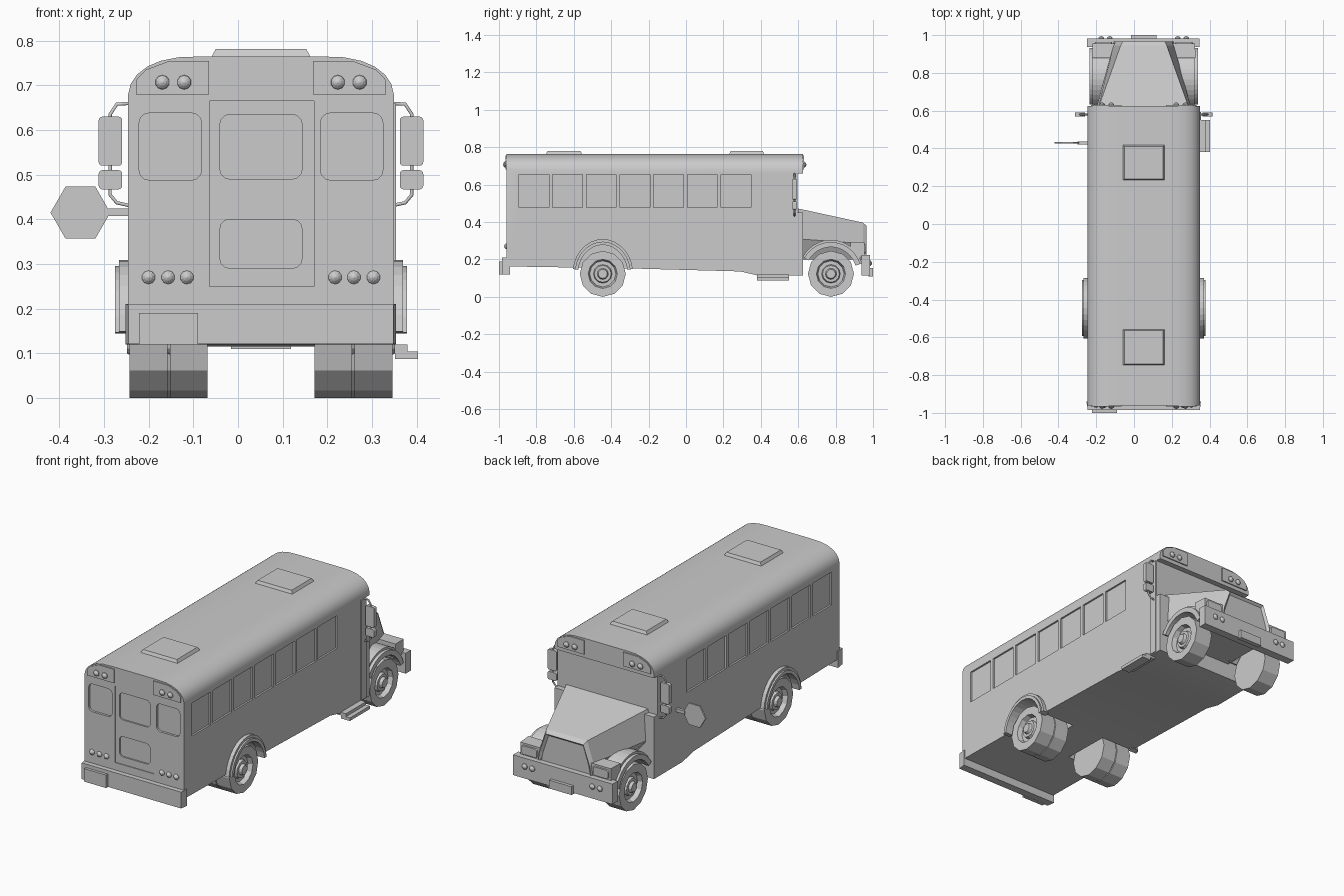
import bpy, bmesh
from math import sin, cos, pi, radians
from mathutils import Vector

if "Cube" in bpy.data.objects:
    bpy.data.objects.remove(bpy.data.objects["Cube"], do_unlink=True)

CX = 0.0515          # centre line of the bus body
REAR, NOSE = -0.96, 0.625
AXLES = {"rear": -0.445, "front": 0.775}
HUB_Z = 0.123

grey = bpy.data.materials.new("plain grey")
grey.use_nodes = True
grey.diffuse_color = (0.6, 0.6, 0.6, 1)
grey.node_tree.nodes["Principled BSDF"].inputs["Base Color"].default_value = (0.6, 0.6, 0.6, 1)


def finish(name, bm):
    bmesh.ops.recalc_face_normals(bm, faces=bm.faces)
    mesh = bpy.data.meshes.new(name)
    bm.to_mesh(mesh)
    bm.free()
    mesh.materials.append(grey)
    ob = bpy.data.objects.new(name, mesh)
    bpy.context.collection.objects.link(ob)
    return ob


def loft(bm, rings):
    """Skin a list of equal rings of points and cap both ends."""
    loops = [[bm.verts.new((p[0] + CX, p[1], p[2])) for p in r] for r in rings]
    n = len(loops[0])
    for a, b in zip(loops, loops[1:]):
        for i in range(n):
            bm.faces.new((a[i], a[(i + 1) % n], b[(i + 1) % n], b[i]))
    bm.faces.new(loops[0])
    return bm.faces.new(loops[-1])


def place(axis, d, u, v):
    return {"x": (d, u, v), "y": (u, d, v), "z": (u, v, d)}[axis]


def add_prism(bm, axis, pts, a, b, taper=1.0):
    """Extrude a profile along an axis from a to b, scaling the far end."""
    cu = (min(p[0] for p in pts) + max(p[0] for p in pts)) / 2
    cv = (min(p[1] for p in pts) + max(p[1] for p in pts)) / 2
    far = [(cu + (u - cu) * taper, cv + (v - cv) * taper) for u, v in pts]
    loft(bm, [[place(axis, a, *p) for p in pts], [place(axis, b, *p) for p in far]])


def prism(name, *args):
    bm = bmesh.new()
    add_prism(bm, *args)
    return finish(name, bm)


def lathe(name, axis, centre, rings, segs):
    """Turn (distance, radius) rings around an axis through centre."""
    bm = bmesh.new()
    loft(bm, [[place(axis, d, centre[0] + r * sin(2 * pi * i / segs),
                     centre[1] + r * cos(2 * pi * i / segs)) for i in range(segs)]
              for d, r in rings])
    return finish(name, bm)


def rect(u0, u1, v0, v1, r=0.0):
    if not r:
        return [(u0, v0), (u1, v0), (u1, v1), (u0, v1)]
    corners = [(u1 - r, v1 - r), (u0 + r, v1 - r), (u0 + r, v0 + r), (u1 - r, v0 + r)]
    return [(c[0] + r * cos(radians(90 * k + 30 * j)), c[1] + r * sin(radians(90 * k + 30 * j)))
            for k, c in enumerate(corners) for j in range(4)]


def arc(cy, ry, rz, a0, a1, n=14):
    angles = [radians(a0 + (a1 - a0) * i / n) for i in range(n + 1)]
    return [(cy + ry * cos(t), HUB_Z + rz * sin(t)) for t in angles]


# Body shell with rounded roof
half = [(0.2975, 0.115), (0.2975, 0.68), (0.292, 0.703), (0.278, 0.724),
        (0.255, 0.742), (0.225, 0.755), (0.185, 0.763), (0.13, 0.765)]
body = prism("body", "y", half + [(-x, z) for x, z in reversed(half)], REAR, NOSE)

# Cut wheel arches, side windows, rear door and windscreen recess
first = bmesh.new()
for s in (1, -1):
    add_prism(first, "x", arc(AXLES["rear"], 0.138, 0.158, 0, 345, 23), s * 0.1, s * 0.33)
    for i in range(7):
        y = -0.893 + 0.18 * i
        add_prism(first, "x", rect(y, y + 0.16, 0.477, 0.655), s * 0.288, s * 0.33)
add_prism(first, "y", rect(-0.115, 0.119, 0.25, 0.665), REAR - 0.02, REAR + 0.004)
add_prism(first, "x", rect(0.595, 0.7, 0.45, 0.66), -0.4, 0.4)

# Cut sloping floor and rear windows
second = bmesh.new()
add_prism(second, "x", [(-1.1, 0.05), (0.38, 0.05), (0.38, 0.115), (0.29, 0.136),
                        (-0.3, 0.152), (-1.1, 0.165)], -0.4, 0.4)
for x0, x1, z0, z1 in ((-0.273, -0.133, 0.488, 0.638), (0.133, 0.273, 0.488, 0.638),
                       (-0.092, 0.092, 0.49, 0.635), (-0.092, 0.092, 0.29, 0.4)):
    add_prism(second, "y", rect(x0, x1, z0, z1, 0.022), REAR - 0.02, REAR + 0.012)

bpy.context.view_layer.objects.active = body
for bm in (first, second):
    cutter = finish("cutter", bm)
    cutter.hide_render = True
    mod = body.modifiers.new("cut", "BOOLEAN")
    mod.operation, mod.solver, mod.object = "DIFFERENCE", "EXACT", cutter
    bpy.ops.object.modifier_apply(modifier=mod.name)
    bpy.data.objects.remove(cutter, do_unlink=True)
body.select_set(True)
bpy.ops.object.shade_smooth_by_angle(angle=radians(30))
body.select_set(False)

# Roof hatches
for label, y0, y1 in (("rear", -0.75, -0.555), ("front", 0.23, 0.42)):
    prism(label + "_roof_hatch", "z", rect(-0.113, 0.113, y0, y1), 0.76, 0.781, 0.9)

# Hood with sunken grille
bm = bmesh.new()
rings = []
for y, zt, wt, zm, wm in ((0.6, 0.472, 0.245, 0.31, 0.255), (0.945, 0.397, 0.122, 0.285, 0.16),
                          (0.965, 0.38, 0.112, 0.275, 0.15)):
    side = [(0.16, y, 0.2), (wm, y, zm), (wt, y, zt)]
    rings.append(side + [(-p[0], p[1], p[2]) for p in reversed(side)])
grille = loft(bm, rings)
bmesh.ops.recalc_face_normals(bm, faces=bm.faces)
bmesh.ops.inset_region(bm, faces=[grille], thickness=0.014, depth=-0.012)
finish("hood", bm)

# Bumpers and number plates
prism("rear_bumper", "y", rect(-0.303, 0.303, 0.12, 0.21), -0.94, -0.985, 0.98)
prism("rear_plate", "y", rect(-0.273, -0.141, 0.12, 0.19), -0.98, -1.0)
prism("front_bumper", "y", rect(-0.3, 0.295, 0.115, 0.225), 0.938, 0.983)
prism("front_plate", "y", rect(-0.067, 0.067, 0.11, 0.155), 0.975, 1.0)


def lamp(name, x, z, y, out, r=0.017):
    lathe(name, "y", (x, z), [(y - out * 0.004, r), (y + out * 0.004, r * 0.9),
                              (y + out * 0.01, r * 0.5), (y + out * 0.013, r * 0.1)], 10)


panel = [(0.117, 0.68), (0.28, 0.68), (0.28, 0.712), (0.258, 0.735), (0.205, 0.755), (0.117, 0.755)]
for s, side in ((1, "left"), (-1, "right")):
    # Warning lamp panels at both ends of the roof
    for end, y, out in (("rear", REAR, -1), ("front", NOSE, 1)):
        prism(f"{side}_{end}_lamp_panel", "y", [(s * x, z) for x, z in panel],
              y - out * 0.002, y + out * 0.006)
        for x in (0.172, 0.221):
            lamp(f"{side}_{end}_warning_lamp", s * x, 0.707, y + out * 0.006, out)
    # Tail lamps and bumper lamps
    for x in (0.166, 0.208, 0.252):
        lamp(f"{side}_tail_lamp", s * x, 0.27, REAR, -1, 0.016)
    for x in (0.18, 0.225):
        lamp(f"{side}_bumper_lamp", s * x, 0.18, 0.982, 1)

    # Wheels: double at the rear, single at the front
    for label, x0, x1 in (("rear_inner", 0.12, 0.204), ("rear_outer", 0.209, 0.295),
                          ("front", 0.18, 0.28)):
        y = AXLES[label.split("_")[0]]
        lathe(f"{side}_{label}_wheel", "x", (y, HUB_Z),
              [(s * d, r) for d, r in ((x0, 0.085), (x0, 0.123), (x1, 0.123), (x1, 0.078),
                                       (x1 - 0.025, 0.07), (x1 - 0.025, 0.05), (x1 - 0.01, 0.045),
                                       (x1 - 0.01, 0.03), (x1 + 0.005, 0.024))], 12)

    # Rear wheel arch trims, in two tiers
    cy = AXLES["rear"]
    for tier, ry, rz, x1 in (("outer", 0.162, 0.186, 0.318), ("inner", 0.15, 0.172, 0.327)):
        prism(f"{side}_rear_arch_{tier}", "x",
              arc(cy, ry, rz, 8, 172) + arc(cy, 0.133, 0.155, 172, 8), s * 0.28, s * x1)

    # Front fender with headlamp housing
    cy = AXLES["front"]
    prism(f"{side}_front_fender", "x",
          arc(cy, 0.175, 0.182, 18, 150) + arc(cy, 0.14, 0.145, 150, 18), s * 0.14, s * 0.27)
    prism(f"{side}_fender_lip", "x",
          arc(cy, 0.165, 0.17, 18, 150) + arc(cy, 0.138, 0.143, 150, 18), s * 0.26, s * 0.287)
    prism(f"{side}_headlamp_housing", "y", rect(*sorted((s * 0.14, s * 0.275)), 0.21, 0.292),
          0.88, 0.955, 0.94)
    prism(f"{side}_headlamp", "y", rect(*sorted((s * 0.165, s * 0.262)), 0.23, 0.28, 0.012),
          0.95, 0.963, 0.92)

    # Mirrors on a bent tube
    curve = bpy.data.curves.new(f"{side}_mirror_bracket", "CURVE")
    curve.dimensions, curve.bevel_depth, curve.bevel_resolution = "3D", 0.0045, 1
    path = [(0.29, 0.66), (0.323, 0.658), (0.338, 0.635), (0.338, 0.455), (0.323, 0.437), (0.29, 0.43)]
    spline = curve.splines.new("POLY")
    spline.points.add(len(path) - 1)
    for p, (x, z) in zip(spline.points, path):
        p.co = (CX + s * x, 0.58, z, 1)
    curve.materials.append(grey)
    tube = bpy.data.objects.new(curve.name, curve)
    bpy.context.collection.objects.link(tube)
    bpy.context.view_layer.objects.active = tube
    tube.select_set(True)
    bpy.ops.object.convert(target="MESH")
    tube.select_set(False)
    for label, z0, z1 in (("upper", 0.52, 0.63), ("lower", 0.467, 0.51)):
        prism(f"{side}_{label}_mirror", "y",
              rect(*sorted((s * 0.311, s * 0.3635)), z0, z1, 0.008), 0.57, 0.59)

# Entrance door post and steps
prism("door_post", "x", rect(0.55, 0.592, 0.12, 0.66), 0.295, 0.302)
prism("upper_step", "x", rect(0.38, 0.55, 0.103, 0.12), 0.27, 0.328)
prism("lower_step", "x", rect(0.38, 0.55, 0.087, 0.104), 0.3, 0.352)

# Folding stop sign
hexagon = [(-0.4045 + 0.067 * cos(i * pi / 3), 0.415 + 0.067 * sin(i * pi / 3)) for i in range(6)]
prism("stop_sign", "y", hexagon, 0.425, 0.434)
prism("stop_sign_arm", "y", rect(-0.35, -0.29, 0.407, 0.424), 0.422, 0.437)
